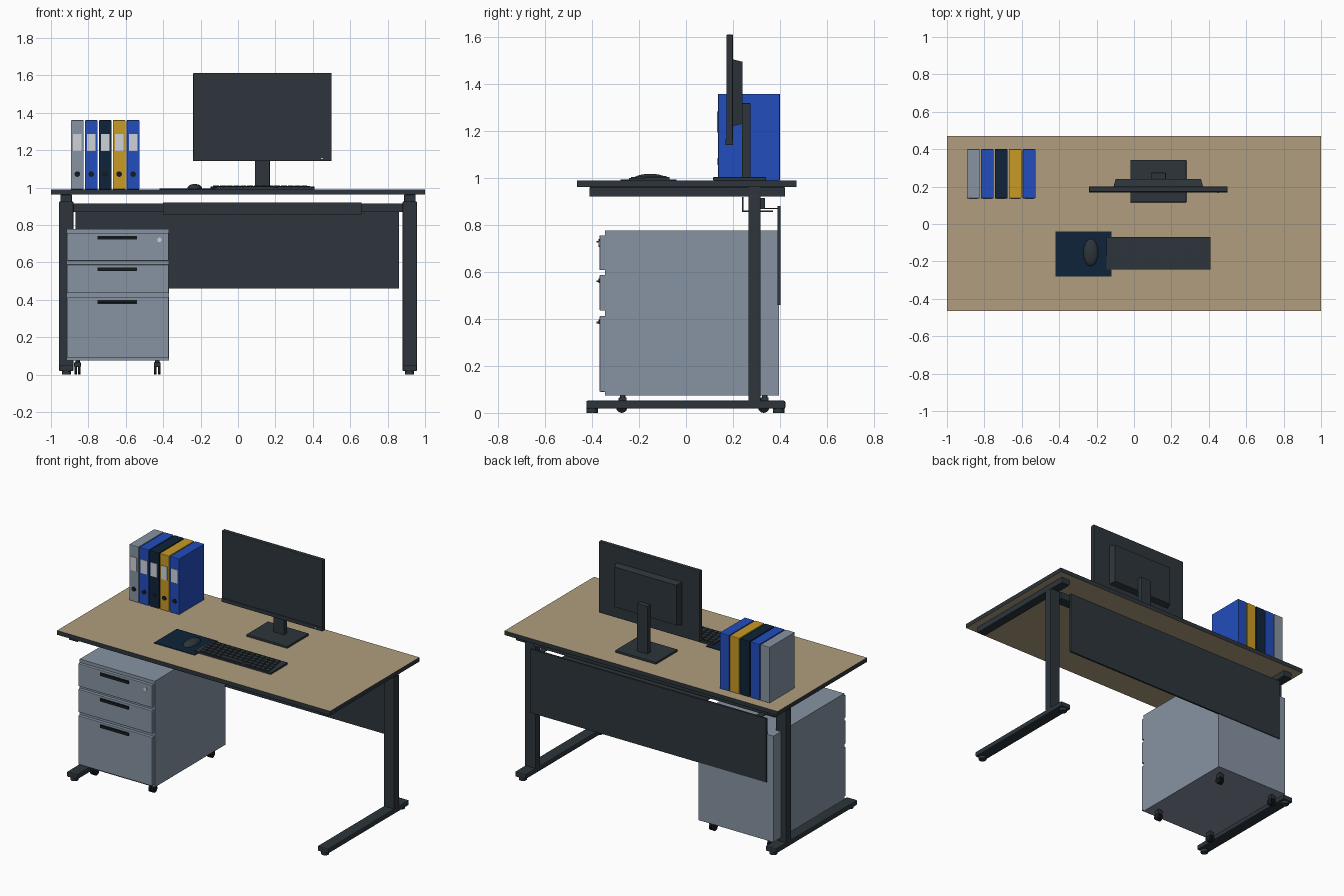
import bpy, bmesh, math

old = bpy.data.objects.get("Cube")
if old:
    bpy.data.objects.remove(old, do_unlink=True)


def material(name, r, g, b):
    m = bpy.data.materials.new(name)
    m.use_nodes = True
    m.diffuse_color = (r, g, b, 1)
    m.node_tree.nodes["Principled BSDF"].inputs["Base Color"].default_value = (r, g, b, 1)
    return m


wood = material("light wood", .434, .337, .209)
charcoal = material("charcoal", .026, .036, .044)
grey = material("steel grey", .242, .296, .366)
blue = material("blue", .016, .074, .515)
navy = material("navy", .0044, .0176, .042)
gold = material("gold", .578, .328, .019)
white = material("label white", .61, .65, .68)
black = material("black", .008, .010, .012)


def finish(name, bm, mat):
    mesh = bpy.data.meshes.new(name)
    bm.to_mesh(mesh)
    bm.free()
    mesh.materials.append(mat)
    ob = bpy.data.objects.new(name, mesh)
    bpy.context.collection.objects.link(ob)
    return ob


def add_box(bm, x, y, z):
    """Add a box given its (low, high) range on each axis."""
    vs = bmesh.ops.create_cube(bm, size=1)["verts"]
    for v in vs:
        v.co = [(a + b) / 2 + c * (b - a) for (a, b), c in zip((x, y, z), v.co)]
    return vs


def box(name, mat, x, y, z, bevel=0):
    bm = bmesh.new()
    add_box(bm, x, y, z)
    ob = finish(name, bm, mat)
    if bevel:
        mod = ob.modifiers.new("bevel", "BEVEL")
        mod.width, mod.segments = bevel, 2
    return ob


def cylinder(name, mat, centre, radius, depth, axis="Z", sides=20):
    bm = bmesh.new()
    bmesh.ops.create_cone(bm, cap_ends=True, segments=sides,
                          radius1=radius, radius2=radius, depth=depth)
    ob = finish(name, bm, mat)
    ob.location = centre
    ob.rotation_euler = {"X": (0, math.pi / 2, 0), "Y": (math.pi / 2, 0, 0), "Z": (0, 0, 0)}[axis]
    smooth(ob)
    return ob


def smooth(ob):
    bpy.ops.object.select_all(action="DESELECT")
    ob.select_set(True)
    bpy.context.view_layer.objects.active = ob
    bpy.ops.object.shade_smooth_by_angle(angle=math.radians(40))


# Desk top with dark edge banding
top = box("desk_top", wood, (-1, 1), (-.465, .47), (.962, .99))
top.data.materials.append(charcoal)
for face in top.data.polygons:
    face.material_index = int(abs(face.normal.z) < .5)

# Leg frames, one at each end
for side, s in (("right", -1), ("left", 1)):
    def across(a, b):
        return tuple(sorted((s * a, s * b)))
    box(side + "_leg", charcoal, across(.88, .957), (.266, .318), (.04, .925), .004)
    box(side + "_leg_head", charcoal, across(.89, .95), (.266, .318), (.915, .962))
    box(side + "_support_arm", charcoal, across(.888, .95), (-.412, .422), (.922, .962), .003)
    box(side + "_foot", charcoal, across(.88, .957), (-.425, .423), (.018, .052), .006)
    for end, y in (("front", -.4), ("back", .395)):
        cylinder(f"{side}_{end}_glide", charcoal, (s * .918, y, .01), .024, .02)

# Cross beam, cable tray and modesty panel
box("cross_beam", charcoal, (-.885, .885), (.27, .336), (.868, .915))
box("cable_tray_floor", charcoal, (-.4, .66), (.24, .37), (.856, .862))
box("cable_tray_front", charcoal, (-.4, .66), (.238, .244), (.856, .921))
box("modesty_panel", charcoal, (-.87, .86), (.39, .403), (.46, .882))
for x in (-.8, .8):
    box("panel_bracket", charcoal, (x - .02, x + .02), (.33, .392), (.868, .874))

# Drawer cabinet
box("cabinet_body", grey, (-.918, -.368), (-.345, .397), (.075, .777))
for name, low, high in (("top", .608, .757), ("middle", .436, .588), ("bottom", .09, .413)):
    box(name + "_drawer", grey, (-.914, -.372), (-.368, -.345), (low, high), .003)
    grip = high - .024
    box(name + "_handle", black, (-.75, -.54), (-.372, -.366), (grip - .011, grip + .009))
    box(name + "_handle_lip", charcoal, (-.745, -.545), (-.381, -.368), (grip - .007, grip))
cylinder("drawer_lock", white, (-.42, -.369, .72), .012, .008, "Y")
for x in (-.858, -.432):
    for y in (-.27, .335):
        cylinder("castor_stem", charcoal, (x, y, .06), .012, .04)
        box("castor_fork", charcoal, (x - .018, x + .018), (y - .017, y + .017), (.04, .066), .004)
        for dx in (-.01, .01):
            cylinder("castor_wheel", black, (x + dx, y - .004, .024), .024, .013, "X")

# Ring binders with spine labels and finger holes
for i, colour in enumerate((grey, blue, navy, gold, blue)):
    x = -.859 + i * .0745
    box("binder", colour, (x - .034, x + .034), (.137, .4), (.99, 1.36), .003)
    box("binder_label", white, (x - .023, x + .023), (.133, .138), (1.195, 1.285))
    cylinder("binder_finger_hole", black, (x, .136, 1.072), .015, .005, "Y")

# Monitor
box("monitor_screen", charcoal, (-.24, .5), (.172, .2), (1.147, 1.612), .003)
box("monitor_chin", charcoal, (-.24, .5), (.168, .2), (1.142, 1.167), .002)
box("power_light", white, (.445, .455), (.166, .169), (1.152, 1.157))

bm = bmesh.new()
for v in add_box(bm, (-.11, .37), (.198, .24), (1.222, 1.507)):
    if v.co.y > .22:
        v.co.x += .012 if v.co.x < .13 else -.012
        v.co.z += .01 if v.co.z < 1.36 else -.01
finish("monitor_back_housing", bm, charcoal)
box("monitor_neck", charcoal, (.09, .17), (.238, .275), (.995, 1.32), .004)
box("monitor_base", charcoal, (-.02, .28), (.116, .342), (.99, 1.005), .003)

# Mouse and mat
box("mouse_mat", navy, (-.42, -.12), (-.28, -.04), (.99, .994))
bm = bmesh.new()
bmesh.ops.create_uvsphere(bm, u_segments=24, v_segments=12, radius=1)
for v in bm.verts:
    v.co = (-.231 + v.co.x * .04, -.153 + v.co.y * .073, .994 + max(v.co.z, 0) * .025)
smooth(finish("mouse", bm, charcoal))

# Keyboard: a wedge body with staggered key rows
bm = bmesh.new()
x0, x1, y0, y1 = -.148, .41, -.243, -.07
for v in add_box(bm, (x0, x1), (y0, y1), (.99, 1.0)):
    if v.co.z > .995 and v.co.y > -.15:
        v.co.z += .005
finish("keyboard_body", bm, charcoal)

bm = bmesh.new()
rows, columns = 5, 14
pitch_x, pitch_y = (x1 - x0 - .05) / columns, (y1 - y0 - .016) / rows
for r in range(rows):
    y = y0 + .008 + r * pitch_y
    z = 1.0 + .005 * r / rows
    for c in range(columns):
        if r == 0 and 4 <= c <= 8:
            continue
        x = x0 + .01 + c * pitch_x + (rows - r) * .005
        add_box(bm, (x, x + pitch_x - .005), (y, y + pitch_y - .005), (z - .002, z + .006))
space = x0 + .015 + 4 * pitch_x
add_box(bm, (space + .02, space + 5 * pitch_x), (y0 + .008, y0 + pitch_y + .003), (.998, 1.006))
finish("keyboard_keys", bm, charcoal)
